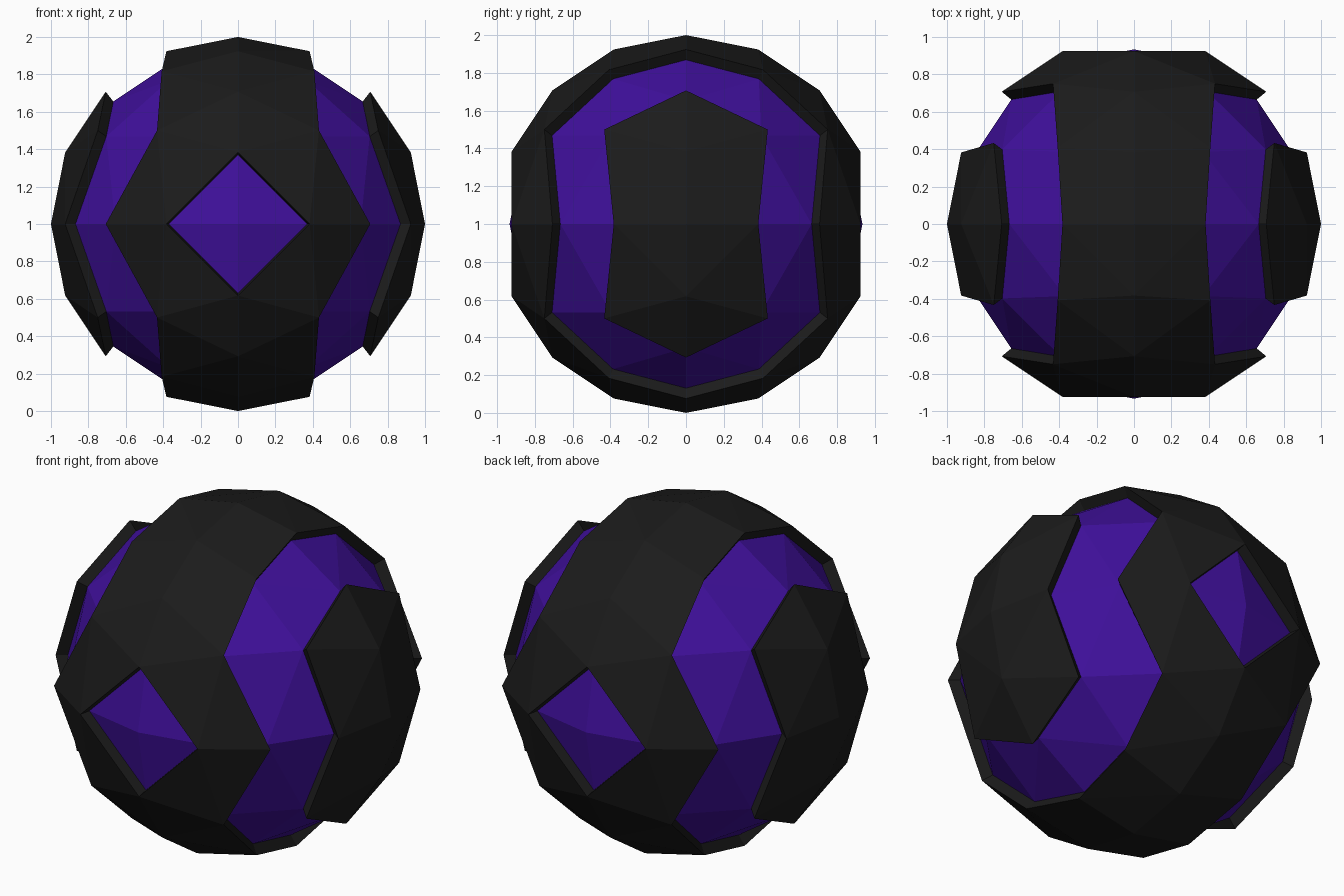
import bpy, bmesh
from math import radians, sin, cos
from mathutils import Vector

if "Cube" in bpy.data.objects:
    bpy.data.objects.remove(bpy.data.objects["Cube"])

DEPTH = 0.066
# Elevation of the grid points in one octant, row by row from equator to pole
ROWS = [[0] * 5, [22.5, 30, 30, 22.5], [45, 54.74, 45], [67.5, 67.5], [90]]
# Octant triangles (row, column) that belong to the sunken purple panels
UP_PURPLE = {(0, 1), (0, 3), (1, 1), (2, 0)}
DOWN_PURPLE = {(0, 1), (1, 0)}


def material(name, color):
    mat = bpy.data.materials.new(name)
    mat.diffuse_color = color
    mat.use_nodes = True
    mat.node_tree.nodes["Principled BSDF"].inputs["Base Color"].default_value = mat.diffuse_color
    return mat


def point(i, j):
    el = radians(ROWS[i][j])
    az = radians(90 * j / max(1, 4 - i))
    return Vector((cos(el) * cos(az), cos(el) * sin(az), sin(el)))


bm = bmesh.new()


def triangle(corners, flip, purple):
    f = bm.faces.new([bm.verts.new(c * flip) for c in corners])
    f.material_index = 1 if purple else 0


# Faceted ball: one octant of triangles mirrored into all eight
for sx in (1, -1):
    for sy in (1, -1):
        for sz in (1, -1):
            flip = Vector((sx, sy, sz))
            for i in range(4):
                for j in range(4 - i):
                    triangle([point(i, j), point(i, j + 1), point(i + 1, j)],
                             flip, (i, j) in UP_PURPLE)
                    if j < 3 - i:
                        triangle([point(i, j + 1), point(i + 1, j + 1), point(i + 1, j)],
                                 flip, (i, j) in DOWN_PURPLE)
bmesh.ops.remove_doubles(bm, verts=bm.verts[:], dist=1e-4)
for f in bm.faces:
    f.normal_update()
    if f.normal.dot(f.calc_center_median()) < 0:
        f.normal_flip()

# Purple panels pushed inward along their own normals, leaving black walls
panels = [f for f in bm.faces if f.material_index == 1]
sunk = {}
for f in panels:
    for v in f.verts:
        sunk.setdefault(v, Vector())
        sunk[v] += f.normal
# Panels meet the shell only along rims, so each vertex belongs to one region
new_vert = {v: bm.verts.new(v.co - n.normalized() * DEPTH) for v, n in sunk.items()}
count = {}
for f in panels:
    for loop in f.loops:
        count.setdefault(loop.edge, []).append((loop.vert, loop.link_loop_next.vert))
diamond = {v for f in panels for v in f.verts if abs(abs(v.co.y) - 1) < 1e-3}
for f in panels:
    bm.faces.new([new_vert[v] for v in f.verts]).material_index = 1
for sides in count.values():
    if len(sides) == 1:
        a, b = sides[0]
        bm.faces.new((a, b, new_vert[b], new_vert[a])).material_index = 0
bmesh.ops.delete(bm, geom=panels, context='FACES')

bmesh.ops.translate(bm, verts=bm.verts[:], vec=(0, 0, 1))
mesh = bpy.data.meshes.new("panelled_ball")
bm.to_mesh(mesh)
bm.free()
ball = bpy.data.objects.new("panelled_ball", mesh)
bpy.context.collection.objects.link(ball)
mesh.materials.append(material("black", (0.011, 0.011, 0.011, 1)))
mesh.materials.append(material("purple", (0.05, 0.005, 0.33, 1)))
